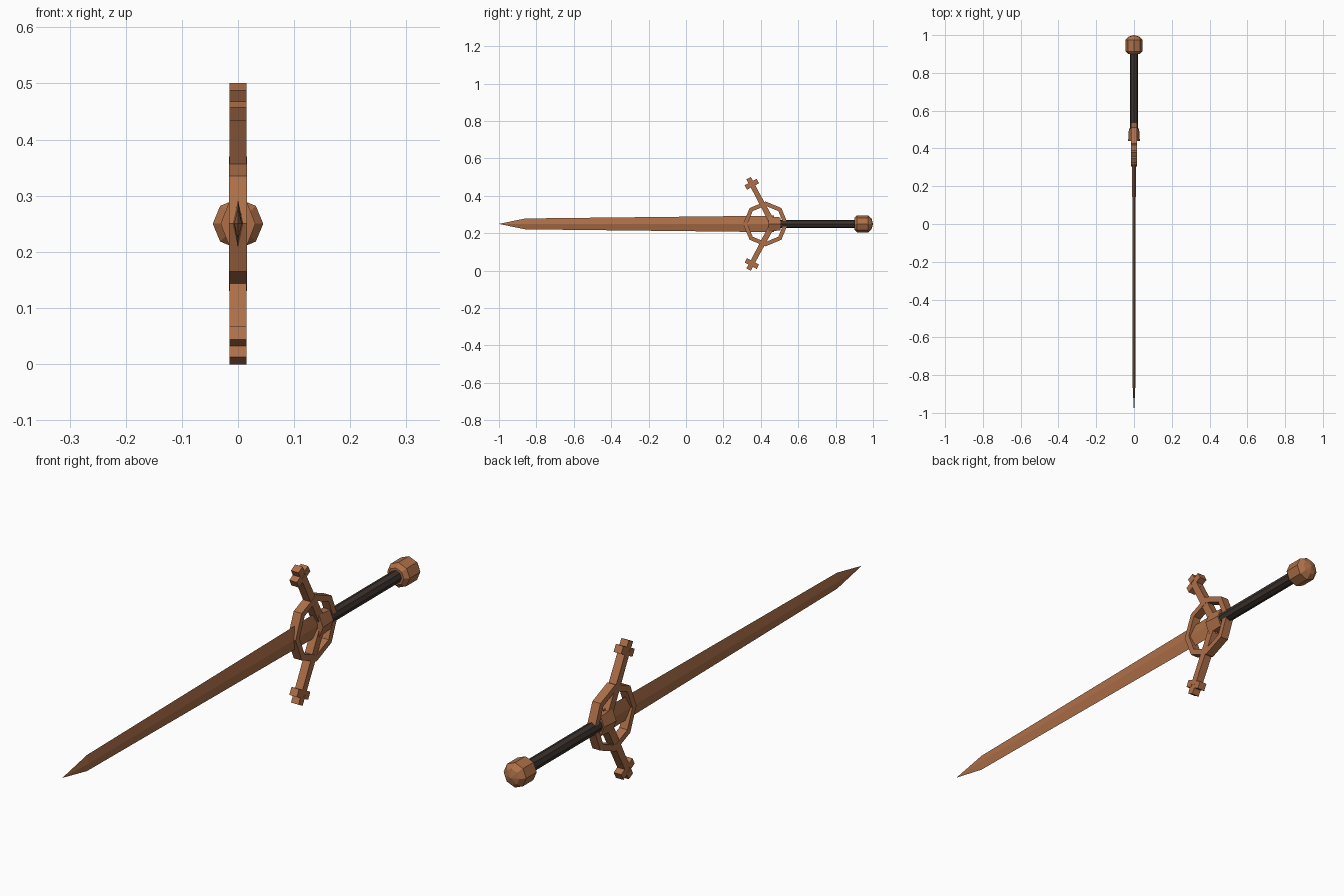
import bpy, bmesh, math
from mathutils import Vector

if "Cube" in bpy.data.objects:
    bpy.data.objects.remove(bpy.data.objects["Cube"])

ZC = 0.25  # height of the sword's axis


def material(name, rgb):
    m = bpy.data.materials.new(name)
    m.diffuse_color = (*rgb, 1)
    m.use_nodes = True
    m.node_tree.nodes["Principled BSDF"].inputs["Base Color"].default_value = m.diffuse_color
    return m


COPPER = material("copper", (0.42, 0.16, 0.065))
LEATHER = material("dark_leather", (0.045, 0.033, 0.027))


def finish(name, bm, mat):
    bmesh.ops.remove_doubles(bm, verts=bm.verts, dist=1e-5)
    bmesh.ops.recalc_face_normals(bm, faces=bm.faces)
    me = bpy.data.meshes.new(name)
    bm.to_mesh(me)
    bm.free()
    me.materials.append(mat)
    ob = bpy.data.objects.new(name, me)
    bpy.context.collection.objects.link(ob)
    return ob


def loft(name, section, stations, mat):
    """Skin a unit (x, z) section along y; stations are (y, x scale, z scale)."""
    bm = bmesh.new()
    rings = [[bm.verts.new((x * sx, y, ZC + z * sz)) for x, z in section]
             for y, sx, sz in stations]
    n = len(section)
    for a, b in zip(rings, rings[1:]):
        for i in range(n):
            j = (i + 1) % n
            bm.faces.new((a[i], a[j], b[j], b[i]))
    bm.faces.new(rings[0])
    bm.faces.new(rings[-1])
    bmesh.ops.dissolve_degenerate(bm, dist=1e-5, edges=bm.edges)
    return finish(name, bm, mat)


def ngon(n):
    return [(math.cos(math.tau * i / n), math.sin(math.tau * i / n)) for i in range(n)]


def prism(bm, outline, hx):
    """Extrude a (y, z) outline through x = -hx..hx."""
    f = bm.faces.new([bm.verts.new((-hx, y, z)) for y, z in outline])
    r = bmesh.ops.extrude_face_region(bm, geom=[f])
    for v in r["geom"]:
        if isinstance(v, bmesh.types.BMVert):
            v.co.x = hx


def bar(bm, centre, along, half_len, half_wid, hx, taper=1.0):
    side = Vector((along.y, -along.x))
    a, b = centre - along * half_len, centre + along * half_len
    w = half_wid * taper
    prism(bm, [a - side * half_wid, b - side * w, b + side * w, a + side * half_wid], hx)


# Diamond-section blade
loft("blade", ngon(4), [(-1, 0.0001, 0.0001), (-0.86, 0.007, 0.029), (0.47, 0.010, 0.044)], COPPER)

# Hexagonal collar between blade and grip
hexa = [(1, 0), (0.5, 1), (-0.5, 1), (-1, 0), (-0.5, -1), (0.5, -1)]
loft("collar", hexa, [(0.44, 0.031, 0.040), (0.505, 0.027, 0.035)], COPPER)

# Grip and faceted pommel
loft("grip", ngon(8), [(0.49, 0.022, 0.022), (0.91, 0.022, 0.022)], LEATHER)
loft("pommel", ngon(8), [(0.90, 0.031, 0.031), (0.914, 0.045, 0.045), (0.974, 0.045, 0.045),
                         (0.992, 0.029, 0.029), (1.0, 0.0001, 0.0001)], COPPER)

# Octagonal guard ring
bm = bmesh.new()
loops = [[bm.verts.new((x, 0.425 + r * c, ZC + r * s)) for c, s in ngon(8)]
         for r, x in ((0.12, 0.016), (0.12, -0.016), (0.097, -0.016), (0.097, 0.016))]
for k in range(4):
    a, b = loops[k], loops[(k + 1) % 4]
    for i in range(8):
        j = (i + 1) % 8
        bm.faces.new((a[i], a[j], b[j], b[i]))
finish("guard_ring", bm, COPPER)

# Slanted guard arms ending in small crosses
for label, s in (("upper", 1), ("lower", -1)):
    root = Vector((0.465, ZC))
    end = Vector((0.352, ZC + s * 0.212))
    d = (end - root).normalized()
    side = Vector((d.y, -d.x))
    bm = bmesh.new()
    bar(bm, (root + end) / 2, d, (end - root).length / 2, 0.016, 0.015, 0.8)
    finish(label + "_guard_arm", bm, COPPER)
    bm = bmesh.new()
    bar(bm, end, d, 0.012, 0.012, 0.013)
    for off in (d, -d, side, -side):
        bar(bm, end + off * 0.023, d, 0.0135, 0.0135, 0.015)
    finish(label + "_arm_cross", bm, COPPER)
